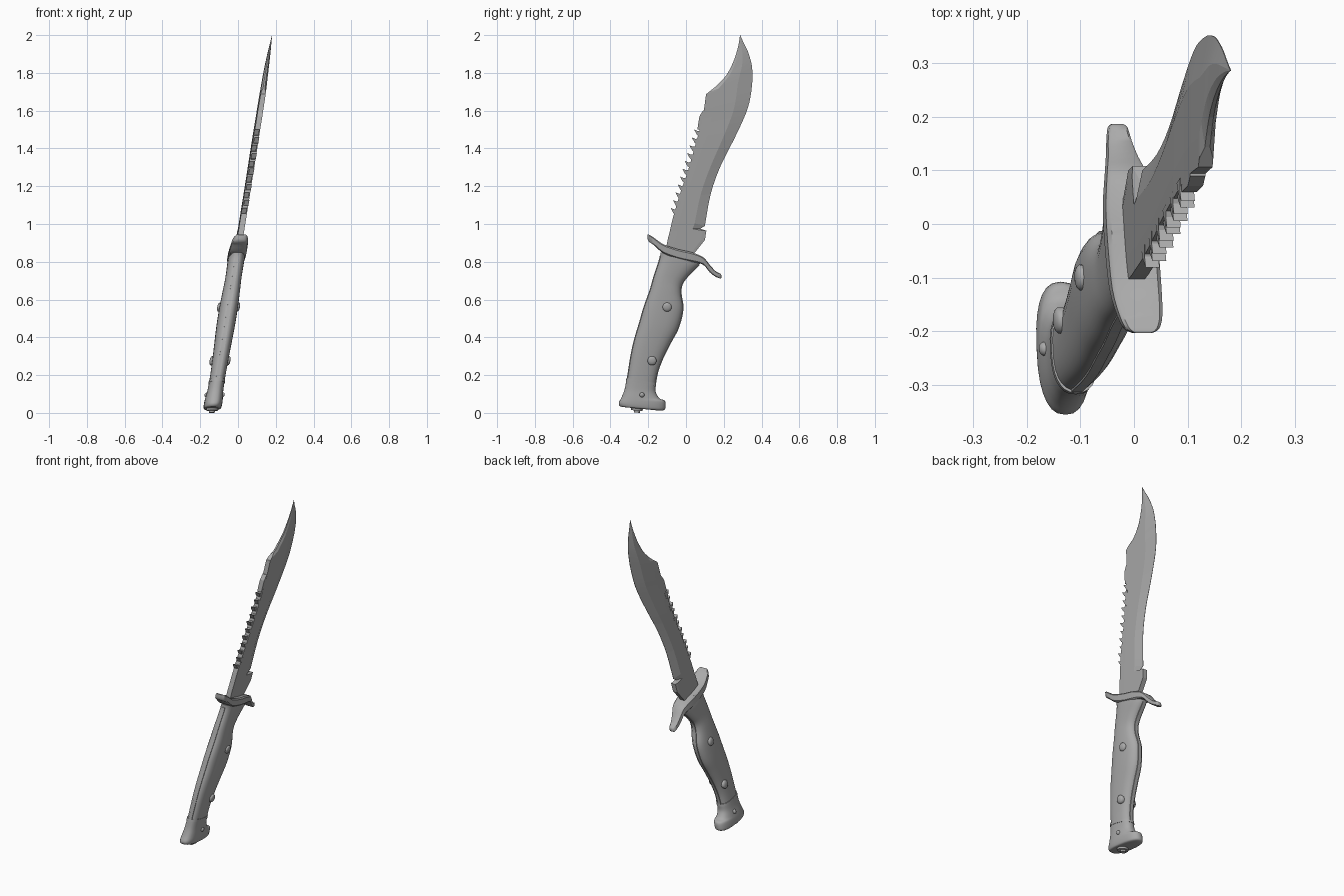
import bpy, bmesh, math

# one flat steel grey for the whole knife
grey = bpy.data.materials.new("steel_grey")
grey.diffuse_color = (0.4, 0.4, 0.4, 1)


def place(u, y, z):
    """The knife leans sideways: u is the offset from its middle plane."""
    return (-0.007 + 0.168 * (z - 0.83) - 0.03 * (y + 0.02) + u, y, z)


def finish(name, bm, smooth=None):
    bmesh.ops.remove_doubles(bm, verts=bm.verts, dist=1e-5)
    bmesh.ops.recalc_face_normals(bm, faces=bm.faces)
    me = bpy.data.meshes.new(name)
    bm.to_mesh(me)
    bm.free()
    ob = bpy.data.objects.new(name, me)
    bpy.context.collection.objects.link(ob)
    me.materials.append(grey)
    if smooth:
        bpy.ops.object.select_all(action='DESELECT')
        ob.select_set(True)
        bpy.context.view_layer.objects.active = ob
        bpy.ops.object.shade_smooth_by_angle(angle=math.radians(smooth))
    return ob


def loft(name, rings, smooth=None):
    """Skin closed rings of (u, y, z) points and cap both ends."""
    bm = bmesh.new()
    rows = [[bm.verts.new(place(*p)) for p in r] for r in rings]
    n = len(rows[0])
    for a, b in zip(rows, rows[1:]):
        for i in range(n):
            j = (i + 1) % n
            bm.faces.new((a[i], a[j], b[j], b[i]))
    bm.faces.new(rows[0])
    bm.faces.new(rows[-1])
    return finish(name, bm, smooth)


def spline(keys, steps):
    """Catmull-Rom through tuples of numbers."""
    out = []
    k = [keys[0]] + list(keys) + [keys[-1]]
    for i in range(1, len(k) - 2):
        for s in range(steps):
            t = s / steps
            out.append(tuple(
                0.5 * (2 * b + (c - a) * t + (2 * a - 5 * b + 4 * c - d) * t * t
                       + (3 * b - a - 3 * c + d) * t ** 3)
                for a, b, c, d in zip(*k[i - 1:i + 3])))
    return out + [tuple(keys[-1])]


def oval(y0, z0, y1, z1, h, n=28, power=0.8):
    """Rounded section between a front and a back point, half thickness h."""
    ring = []
    for i in range(n):
        a = 2 * math.pi * i / n
        c, s = math.cos(a), math.sin(a)
        c = math.copysign(abs(c) ** power, c)
        s = math.copysign(abs(s) ** power, s)
        ring.append((h * s, (y0 + y1) / 2 + (y1 - y0) / 2 * c,
                     (z0 + z1) / 2 + (z1 - z0) / 2 * c))
    return ring


# blade: spine y,z / cutting edge y,z / fraction across where the bevel starts / half thickness
keys = [(-0.07, 1.03, 0.10, 0.99, 0.68, .016), (-0.035, 1.15, 0.13, 1.156, 0.68, .016),
        (0.01, 1.28, 0.18, 1.30, 0.68, .016), (0.05, 1.42, 0.255, 1.45, 0.68, .016),
        (0.08, 1.53, 0.315, 1.58, 0.68, .015), (0.095, 1.607, 0.34, 1.665, 0.68, .015),
        (0.106, 1.687, 0.352, 1.76, 0.68, .014)]
blade = [(-0.11, 0.85, 0.04, 0.84, 0.9, .016), (-0.094, 0.93, 0.10, 0.915, 0.9, .016),
         (-0.085, 0.965, 0.108, 0.965, 0.9, .016), (-0.083, 0.975, 0.075, 0.975, 0.75, .016)]
blade += spline(keys, 3)
blade += spline([(0.106, 1.687, 0.352, 1.76, 0.68, .014), (0.165, 1.735, 0.35, 1.83, 0.66, .013),
                 (0.215, 1.79, 0.34, 1.875, 0.66, .011), (0.255, 1.87, 0.325, 1.92, 0.62, .008),
                 (0.277, 1.945, 0.305, 1.96, 0.55, .004), (0.286, 1.9995, 0.287, 2.0, 0.5, .0005)], 3)[1:]
rings = []
for ys, zs, ye, ze, f, h in blade:
    def across(t):
        return ys + (ye - ys) * t, zs + (ze - zs) * t
    back = h * (0.35 if zs > 1.7 else 0.95)        # false edge near the tip
    tip = h * 0.9 if zs < 0.97 else 0.0008         # blunt block beside the guard
    half = [(back, *across(0)), (h, *across(0.22)), (h, *across(f)), (tip, *across(1))]
    rings.append(half + [(-u, y, z) for u, y, z in reversed(half)])
loft("blade", rings)


def plate(name, outline, u0, u1, smooth=None):
    return loft(name, [[(u0, y, z) for y, z in outline], [(u1, y, z) for y, z in outline]], smooth)


# saw teeth along the spine, set alternately left and right
for i in range(11):
    t = i / 10
    y, z = -0.060 + 0.124 * t, 1.055 + 0.415 * t
    off = 0.003 if i % 2 else -0.003
    plate(f"saw_tooth_{i + 1}", [(y + 0.012, z - 0.012), (y - 0.007, z + 0.003), (y - 0.021, z + 0.030),
                                 (y - 0.001, z + 0.022), (y + 0.022, z + 0.026)], off - .013, off + .013)
# raised step at the top of the saw row
plate("spine_step", [(0.06, 1.50), (0.071, 1.57), (0.09, 1.60), (0.11, 1.60), (0.10, 1.50)], -.0142, .0142)

# guard: S-shaped bar, y / top z / bottom z / half width
guard = spline([(-0.203, 0.943, 0.918, .018), (-0.195, 0.943, 0.905, .031), (-0.17, 0.928, 0.888, .040),
                (-0.12, 0.893, 0.845, .046), (-0.04, 0.866, 0.815, .047), (0.03, 0.850, 0.80, .046),
                (0.09, 0.825, 0.785, .038), (0.125, 0.785, 0.745, .028), (0.155, 0.752, 0.722, .022),
                (0.18, 0.738, 0.712, .017), (0.187, 0.73, 0.714, .009)], 3)
rings = []
for y, zt, zb, w in guard:
    e = (zt - zb) * 0.15
    half = [(w - e, y, zt), (w, y, zt - e), (w, y, zb + e), (w - e, y, zb)]
    rings.append(half + [(-u, yy, z) for u, yy, z in reversed(half)])
loft("guard", rings, 40)

# handle grip: front y,z / back y,z / half thickness
grip = spline([(-0.135, 0.85, 0.08, 0.80, .043), (-0.137, 0.825, 0.062, 0.775, .044),
               (-0.150, 0.78, 0.012, 0.725, .043), (-0.170, 0.72, -0.020, 0.68, .043),
               (-0.19, 0.65, -0.026, 0.63, .046), (-0.222, 0.56, -0.016, 0.55, .049),
               (-0.245, 0.48, -0.04, 0.45, .049), (-0.272, 0.39, -0.082, 0.37, .046),
               (-0.290, 0.31, -0.122, 0.29, .043), (-0.303, 0.23, -0.150, 0.215, .041),
               (-0.312, 0.172, -0.163, 0.145, .040)], 4)
loft("handle_grip", [oval(*r) for r in grip], 40)

# tang: thin strip showing along the front and back of the grip
loft("tang", [[(s * .010, y, z) for s, y, z in
               ((-1, a - .003, b), (1, a - .003, b), (1, c + .003, d), (-1, c + .003, d))]
              for a, b, c, d, h in grip[3:]], 40)

# pommel: collar, waist and flared toe
loft("pommel_collar", [oval(-0.315, 0.185, -0.158, 0.158, .043), oval(-0.318, 0.170, -0.158, 0.142, .043)], 40)
pommel = spline([(-0.316, 0.172, -0.160, 0.142, .041), (-0.325, 0.125, -0.160, 0.11, .042),
                 (-0.340, 0.085, -0.140, 0.077, .046), (-0.354, 0.058, -0.112, 0.064, .048),
                 (-0.355, 0.044, -0.108, 0.035, .048), (-0.347, 0.034, -0.114, 0.016, .045),
                 (-0.325, 0.030, -0.140, 0.012, .036)], 4)
loft("pommel", [oval(*r) for r in pommel], 50)
# pommel nut
loft("pommel_nut", [oval(-0.292, 0.035, -0.228, 0.028, .032, 16, 1),
                    oval(-0.290, 0.015, -0.230, 0.009, .030, 16, 1)], 40)
loft("pommel_nut_end", [oval(-0.275, 0.02, -0.243, 0.016, .016, 12, 1),
                        oval(-0.274, 0.002, -0.244, 0.0, .015, 12, 1)], 40)

# domed rivets on both sides
for name, y, z, r, h in (("upper_rivet", -0.10, 0.56, 0.024, 0.060),
                         ("lower_rivet", -0.18, 0.276, 0.024, 0.055),
                         ("pommel_pin", -0.233, 0.095, 0.013, 0.053)):
    for side, tag in ((1, "right"), (-1, "left")):
        rings = []
        for rr, d in ((1, 0.022), (1, 0.008), (0.85, 0.004), (0.55, 0.001), (0.2, 0)):
            rings.append([(side * (h - d), y + r * rr * math.cos(a), z + r * rr * math.sin(a))
                          for a in (2 * math.pi * i / 16 for i in range(16))])
        loft(f"{name}_{tag}", rings, 50)
